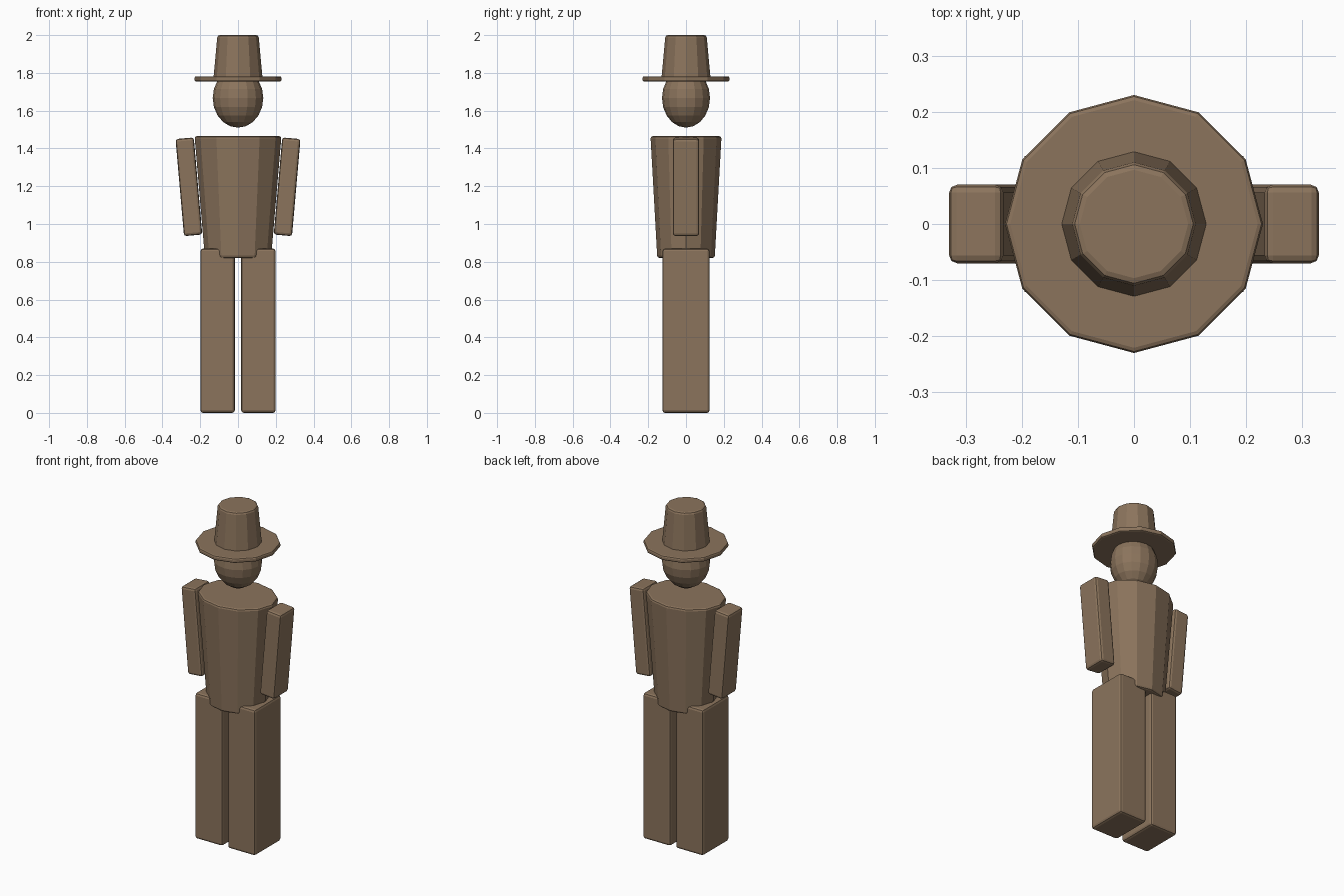
import bpy
import math

if "Cube" in bpy.data.objects:
    bpy.data.objects.remove(bpy.data.objects["Cube"])

brown = bpy.data.materials.new("weathered_brown")
brown.diffuse_color = (0.26, 0.175, 0.108, 1)
brown.use_nodes = True
brown.node_tree.nodes["Principled BSDF"].inputs["Base Color"].default_value = brown.diffuse_color


def finish(name, bevel):
    """Name the active part, apply its scale, colour it and soften its edges."""
    obj = bpy.context.object
    obj.name = name
    bpy.ops.object.transform_apply(location=False, rotation=False, scale=True)
    obj.data.materials.append(brown)
    if bevel:
        mod = obj.modifiers.new("soft_edges", 'BEVEL')
        mod.width = bevel
        mod.segments = 2
        mod.limit_method = 'ANGLE'
        mod.angle_limit = math.radians(40)
    return obj


def box(name, loc, size, tilt=0, bevel=0.014):
    bpy.ops.mesh.primitive_cube_add(size=1, location=loc, rotation=(0, tilt, 0))
    bpy.context.object.scale = size
    return finish(name, bevel)


def frustum(name, z0, z1, bottom, top, bevel):
    """Twelve-sided tapered part; bottom and top are (x, y) radii."""
    bpy.ops.mesh.primitive_cone_add(vertices=12, radius1=1, radius2=1,
                                    depth=z1 - z0, location=(0, 0, (z0 + z1) / 2))
    for v in bpy.context.object.data.vertices:
        rx, ry = bottom if v.co.z < 0 else top
        v.co.x *= rx
        v.co.y *= ry
    return finish(name, bevel)


# Legs and tilted arms, one per side
for side, s in (("left", -1), ("right", 1)):
    box(side + "_leg", (s * 0.108, 0, 0.435), (0.182, 0.25, 0.87))
    box(side + "_arm", (s * 0.26, 0, 1.197), (0.097, 0.14, 0.516),
        tilt=s * math.radians(5))

# Tapered torso
frustum("torso", 0.82, 1.465, (0.175, 0.152), (0.23, 0.188), 0.012)

# Egg-shaped faceted head
bpy.ops.mesh.primitive_uv_sphere_add(segments=16, ring_count=10, radius=1,
                                     location=(0, 0, 1.667))
bpy.context.object.scale = (0.134, 0.127, 0.157)
finish("head", 0)

# Hat
frustum("hat_brim", 1.754, 1.782, (0.23, 0.23), (0.23, 0.23), 0.009)
frustum("hat_crown", 1.77, 2.0, (0.13, 0.13), (0.109, 0.109), 0.012)
